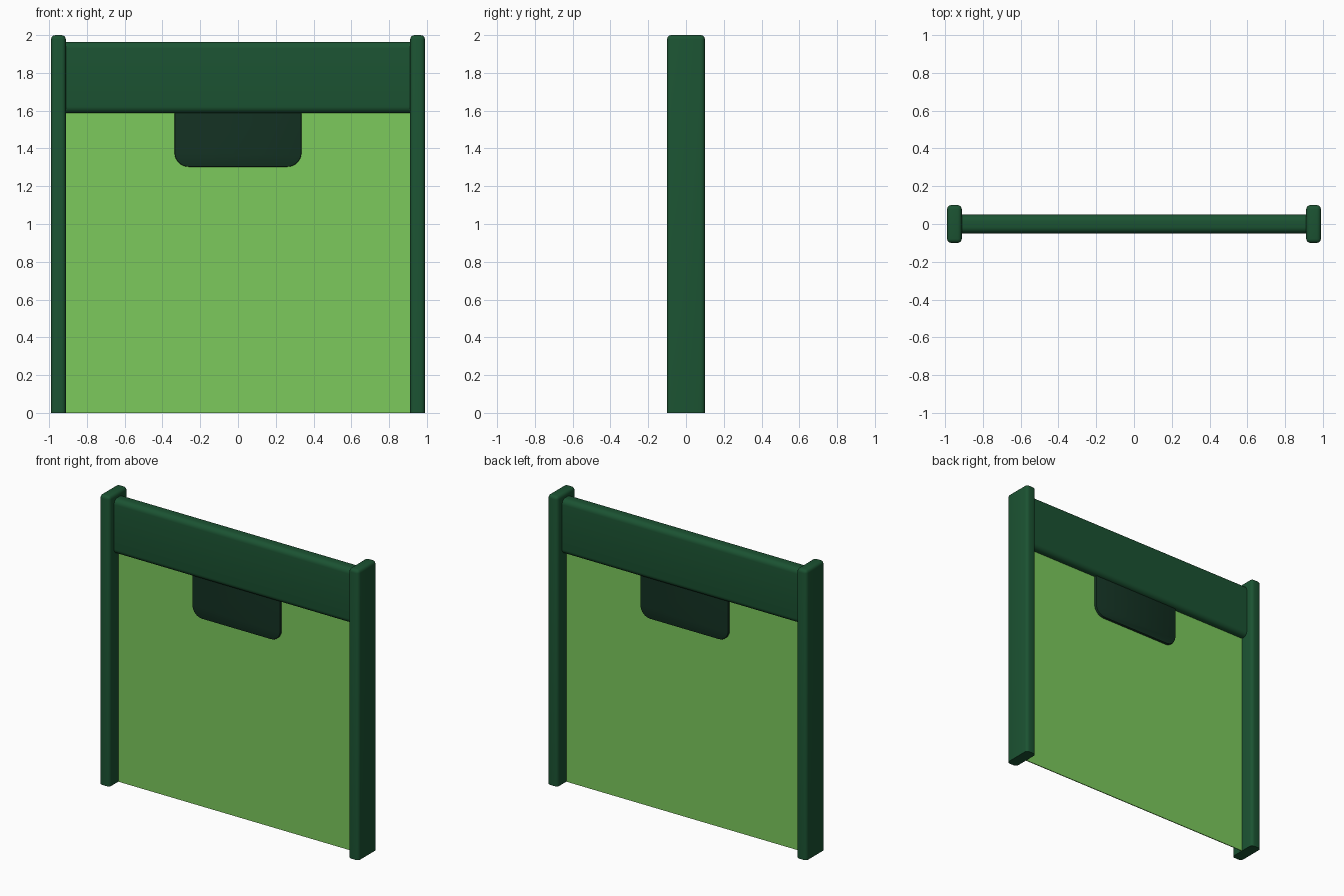
import bpy, bmesh

if "Cube" in bpy.data.objects:
    bpy.data.objects.remove(bpy.data.objects["Cube"])


def material(name, rgb):
    m = bpy.data.materials.new(name)
    m.diffuse_color = (*rgb, 1)
    m.use_nodes = True
    m.node_tree.nodes["Principled BSDF"].inputs["Base Color"].default_value = m.diffuse_color
    return m


DARK = material("dark_green", (0.011, 0.086, 0.032))
DEEP = material("deep_green", (0.007, 0.032, 0.017))
LIGHT = material("light_green", (0.20, 0.59, 0.107))


def box(name, lo, hi, mat, bevels=()):
    """Box between two corners; each bevel is (radius, segments, edge test)."""
    bm = bmesh.new()
    bmesh.ops.create_cube(bm, size=1)
    for v in bm.verts:
        v.co = [(a + b) / 2 + c * (b - a) for a, b, c in zip(lo, hi, v.co)]
    for radius, segments, test in bevels:
        edges = [e for e in bm.edges if test(e)]
        bmesh.ops.bevel(bm, geom=edges, offset=radius, segments=segments,
                        profile=0.5, affect='EDGES', clamp_overlap=True)
    mesh = bpy.data.meshes.new(name)
    bm.to_mesh(mesh)
    bm.free()
    mesh.materials.append(mat)
    ob = bpy.data.objects.new(name, mesh)
    bpy.context.collection.objects.link(ob)
    bpy.ops.object.select_all(action='DESELECT')
    ob.select_set(True)
    bpy.context.view_layer.objects.active = ob
    bpy.ops.object.shade_smooth_by_angle(angle=0.6)
    return ob


def off_ground(e):
    return max(v.co.z for v in e.verts) > 0.001


def along_x(e):
    a, b = (v.co for v in e.verts)
    return abs(a.x - b.x) > 1


def tab_corner(e):
    a, b = (v.co for v in e.verts)
    return abs(a.y - b.y) > 0.01 and a.z < 1.4


def tab_rim(e):
    a, b = (v.co for v in e.verts)
    return abs(a.y - b.y) < 0.001 and min(a.z, b.z) < 1.59


# side posts, rounded everywhere except at the ground
for side, name in ((-1, "left_post"), (1, "right_post")):
    c = side * 0.951
    box(name, (c - 0.039, -0.1, 0), (c + 0.039, 0.1, 2), DARK,
        [(0.022, 4, off_ground)])

# header beam with rounded long edges
box("header_beam", (-0.92, -0.05, 1.587), (0.92, 0.05, 1.965), DARK,
    [(0.035, 6, along_x)])

# thin sheet between the posts
box("panel", (-0.92, -0.003, 0), (0.92, 0.003, 1.62), LIGHT)

# hanging tab with rounded lower corners, showing on both faces
box("tab", (-0.336, -0.02, 1.303), (0.336, 0.02, 1.62), DEEP,
    [(0.075, 8, tab_corner), (0.006, 2, tab_rim)])
